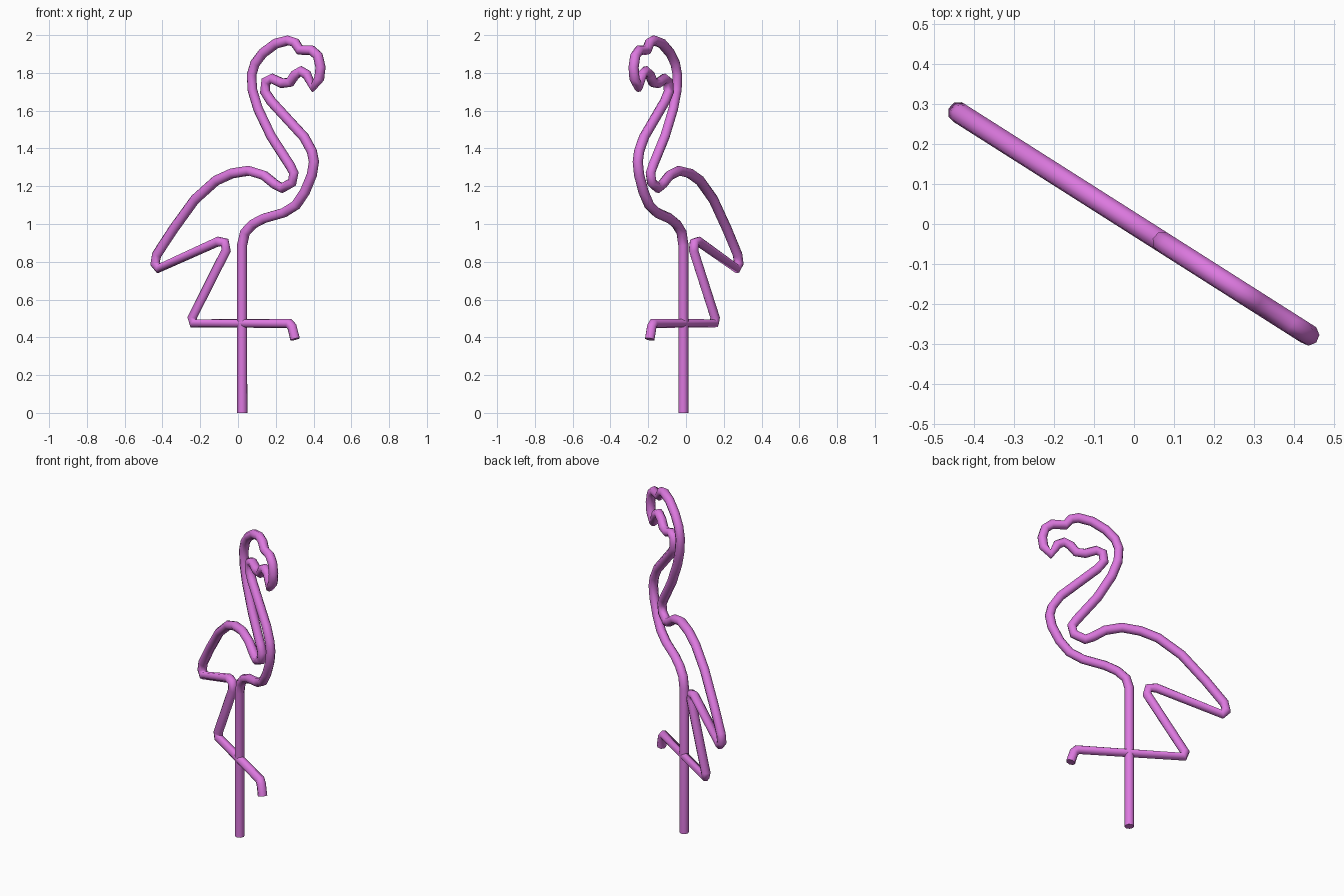
import bpy

# Remove only the default cube
default_cube = bpy.data.objects.get("Cube")
if default_cube:
    bpy.data.objects.remove(default_cube, do_unlink=True)

TUBE_RADIUS = 0.027
PLANE_SLOPE = -0.635  # the flat outline stands in a vertical plane turned off the x axis

# Single pink material
pink = bpy.data.materials.new("orchid pink")
pink.use_nodes = True
colour = (0.72, 0.19, 0.74, 1)
pink.diffuse_color = colour
pink.node_tree.nodes["Principled BSDF"].inputs["Base Color"].default_value = colour

# Centre line of the bent tube, as (x, z) stretches that follow one another
standing_leg = [(.022, 0), (.022, .89), (.037, .955), (.08, 1), (.138, 1.03)]
chest = [(.243, 1.06), (.307, 1.1), (.354, 1.17), (.391, 1.26), (.402, 1.33),
         (.391, 1.385), (.35, 1.46)]
throat = [(.175, 1.65), (.143, 1.7), (.148, 1.755), (.18, 1.77)]
lower_beak = [(.233, 1.745), (.275, 1.75), (.302, 1.79), (.333, 1.81), (.365, 1.79)]
upper_beak = [(.397, 1.725), (.43, 1.77), (.437, 1.83), (.423, 1.89), (.39, 1.92),
              (.328, 1.92)]
head = [(.302, 1.96), (.265, 1.972), (.2, 1.955), (.132, 1.905), (.09, 1.85)]
nape = [(.072, 1.79), (.076, 1.71), (.106, 1.61), (.175, 1.465), (.275, 1.31),
        (.296, 1.27), (.286, 1.22)]
back = [(.233, 1.19), (.196, 1.21), (.138, 1.257), (.058, 1.282), (-.032, 1.268),
        (-.116, 1.23), (-.228, 1.13), (-.344, .97)]
tail = [(-.43, .838), (-.44, .79), (-.42, .765)]
raised_leg = [(-.106, .907), (-.07, .902), (-.063, .86), (-.243, .504), (-.235, .474)]
foot = [(.27, .474), (.286, .455), (.302, .39)]

outline = (standing_leg + chest + throat + lower_beak + upper_beak + head
           + nape + back + tail + raised_leg + foot)


def make_tube(name, points, radius, material):
    """Sweep an eight-sided tube along the points and turn it into a mesh."""
    curve = bpy.data.curves.new(name, "CURVE")
    curve.dimensions = "3D"
    curve.twist_mode = "MINIMUM"
    curve.bevel_depth = radius
    curve.bevel_resolution = 2
    curve.use_fill_caps = True
    spline = curve.splines.new("POLY")
    spline.points.add(len(points) - 1)
    for point, (x, z) in zip(spline.points, points):
        point.co = (x, x * PLANE_SLOPE, z, 1)
    curve.materials.append(material)
    tube = bpy.data.objects.new(name, curve)
    bpy.context.collection.objects.link(tube)
    bpy.ops.object.select_all(action="DESELECT")
    tube.select_set(True)
    bpy.context.view_layer.objects.active = tube
    bpy.ops.object.convert(target="MESH")
    bpy.ops.object.shade_smooth_by_angle(angle=1.1)
    return bpy.context.object


# Wading bird drawn in one continuous tube
make_tube("bird_outline_tube", outline, TUBE_RADIUS, pink)
